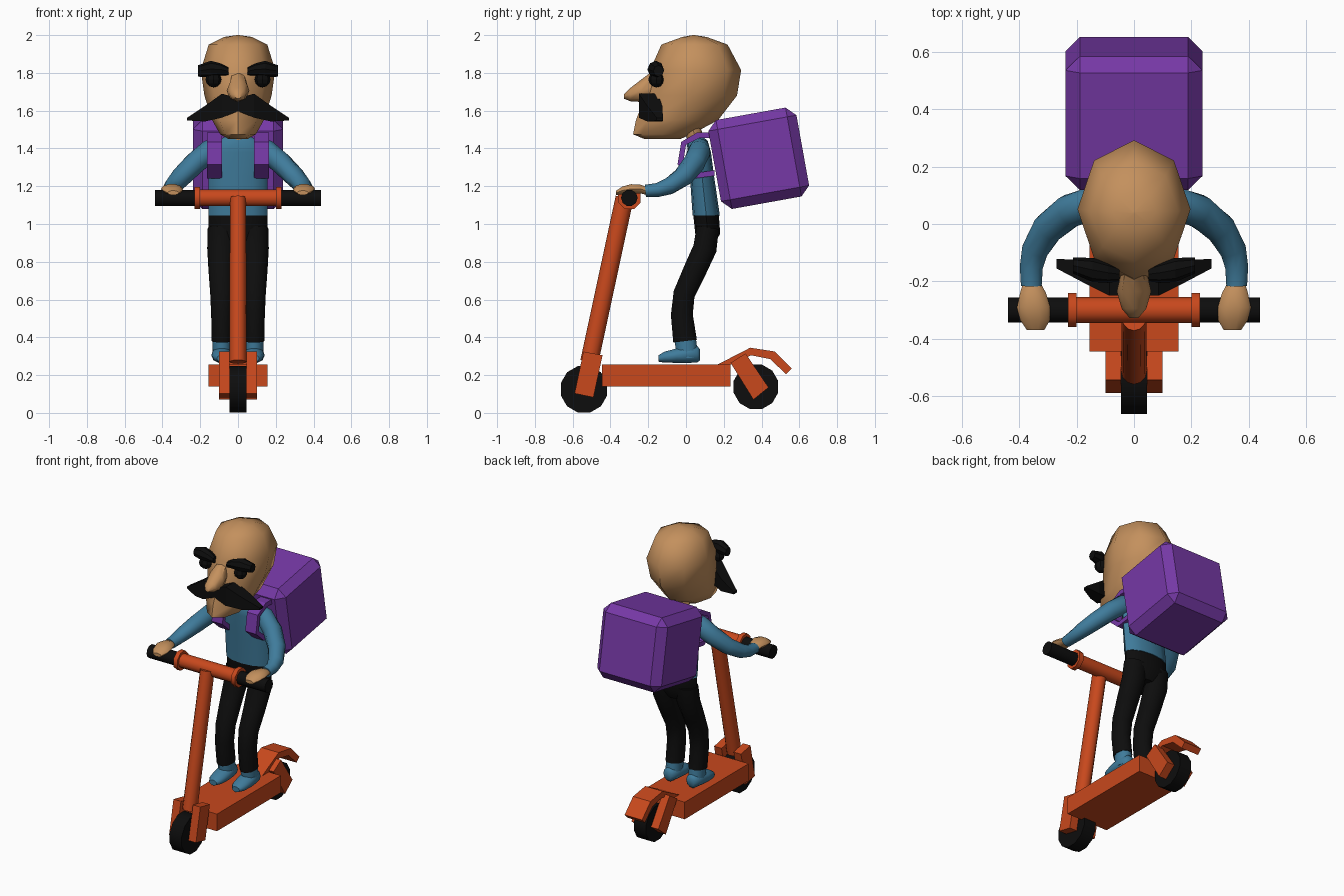
import bpy, bmesh, math
from mathutils import Vector, Matrix


def mat(name, rgb):
    m = bpy.data.materials.new(name)
    m.diffuse_color = (*rgb, 1)
    return m


ORANGE = mat("orange", (0.58, 0.065, 0.012))
BLACK = mat("black", (0.004, 0.004, 0.004))
SKIN = mat("skin", (0.55, 0.28, 0.11))
BLUE = mat("blue", (0.05, 0.2, 0.33))
PURPLE = mat("purple", (0.18, 0.04, 0.38))
X, Y, Z = Vector((1, 0, 0)), Vector((0, 1, 0)), Vector((0, 0, 1))


def finish(name, bm, material, smooth=None):
    bmesh.ops.recalc_face_normals(bm, faces=bm.faces)
    me = bpy.data.meshes.new(name)
    bm.to_mesh(me)
    bm.free()
    ob = bpy.data.objects.new(name, me)
    bpy.context.collection.objects.link(ob)
    me.materials.append(material)
    if smooth:
        bpy.ops.object.select_all(action='DESELECT')
        ob.select_set(True)
        bpy.context.view_layer.objects.active = ob
        bpy.ops.object.shade_smooth_by_angle(angle=math.radians(smooth))
    return ob


def loft(name, rings, material, smooth=None):
    """Skin a list of equal-length point rings and cap both ends."""
    bm = bmesh.new()
    vs = [[bm.verts.new(p) for p in r] for r in rings]
    n = len(vs[0])
    for a, b in zip(vs, vs[1:]):
        for i in range(n):
            j = (i + 1) % n
            bm.faces.new((a[i], a[j], b[j], b[i]))
    bm.faces.new(vs[0])
    bm.faces.new(vs[-1])
    return finish(name, bm, material, smooth)


def tube(name, path, material, sides=10, ref=X, axis=None, smooth=50, phase=0.0):
    """Path of (x, y, z, radius along ref, other radius); fixed axis is optional."""
    pts = [Vector(p[:3]) for p in path]
    rings = []
    for i, p in enumerate(path):
        t = axis or (pts[min(i + 1, len(pts) - 1)] - pts[max(i - 1, 0)]).normalized()
        u = (ref - t * ref.dot(t)).normalized()
        v = t.cross(u)
        angles = [2 * math.pi * (k + phase) / sides for k in range(sides)]
        rings.append([pts[i] + u * p[3] * math.cos(a) + v * p[4] * math.sin(a) for a in angles])
    return loft(name, rings, material, smooth)


def disc(name, x0, x1, y, z, r, material, sides):
    return tube(name, [(x0, y, z, r, r), (x1, y, z, r, r)], material, sides, ref=Z, phase=0.5)


def prism(name, profile, x0, x1, material):
    """Side profile of (y, z) points extruded across x."""
    return loft(name, [[(x, y, z) for y, z in profile] for x in (x0, x1)], material)


# Scooter: wheels, deck, fender, stem
disc("front_wheel", -0.045, 0.045, -0.54, 0.125, 0.127, BLACK, 12)
disc("rear_wheel", -0.045, 0.045, 0.37, 0.138, 0.122, BLACK, 12)
prism("deck", [(-0.445, 0.14), (0.235, 0.14), (0.235, 0.255), (-0.445, 0.255)], -0.155, 0.155, ORANGE)
prism("rear_fender", [(0.165, 0.255), (0.34, 0.345), (0.47, 0.325), (0.56, 0.235), (0.53, 0.205),
                      (0.445, 0.285), (0.345, 0.305), (0.235, 0.255)], -0.065, 0.065, ORANGE)
tube("stem", [(0, -0.512, 0.27, 0.045, 0.048), (0, -0.325, 1.14, 0.043, 0.048)], ORANGE, 12)

# Handlebar
disc("handlebar", -0.23, 0.23, -0.3, 1.138, 0.046, ORANGE, 10)
for s, side in ((-1, "left"), (1, "right")):
    disc(side + "_collar", s * 0.2, s * 0.23, -0.3, 1.138, 0.064, ORANGE, 8)
    disc(side + "_grip", s * 0.225, s * 0.44, -0.3, 1.138, 0.044, BLACK, 10)
    # Fork plates
    prism(side + "_front_fork", [(-0.543, 0.325), (-0.442, 0.305), (-0.49, 0.082), (-0.59, 0.103)],
          s * 0.045, s * 0.1, ORANGE)
    prism(side + "_rear_fork", [(0.236, 0.265), (0.315, 0.315), (0.437, 0.135), (0.357, 0.07)],
          s * 0.045, s * 0.1, ORANGE)

    # Shoe and ankle
    f = s * 0.085
    tube(side + "_shoe", [(f, -0.145, 0.288, 0.028, 0.018), (f, -0.115, 0.295, 0.048, 0.03),
                          (f, -0.05, 0.303, 0.056, 0.04), (f, 0.01, 0.312, 0.054, 0.05),
                          (f, 0.06, 0.31, 0.042, 0.045), (f, 0.075, 0.308, 0.025, 0.03)],
         BLUE, 10, axis=Y)
    tube(side + "_ankle", [(f, 0.008, 0.29, 0.05, 0.06), (f, -0.005, 0.4, 0.05, 0.06)], BLUE, 10, axis=Z)
    # Leg
    tube(side + "_leg", [(f, -0.005, 0.38, 0.054, 0.066), (f, -0.022, 0.52, 0.057, 0.061),
                         (f, -0.01, 0.63, 0.062, 0.06), (s * 0.088, 0.045, 0.75, 0.068, 0.064),
                         (s * 0.088, 0.1, 0.87, 0.075, 0.066), (s * 0.085, 0.115, 0.98, 0.075, 0.062)],
         BLACK, 10)
    # Arm and hand
    tube(side + "_arm", [(s * 0.09, 0.075, 1.4, 0.055, 0.05), (s * 0.15, 0.07, 1.385, 0.062, 0.06),
                         (s * 0.225, 0.045, 1.325, 0.06, 0.06), (s * 0.3, -0.015, 1.25, 0.053, 0.056),
                         (s * 0.345, -0.09, 1.2, 0.045, 0.048), (s * 0.358, -0.15, 1.18, 0.037, 0.042),
                         (s * 0.358, -0.215, 1.175, 0.033, 0.038)], BLUE, 10, ref=Z)
    tube(side + "_hand", [(s * 0.357, -0.2, 1.172, 0.028, 0.022), (s * 0.352, -0.24, 1.185, 0.045, 0.024),
                          (s * 0.35, -0.29, 1.186, 0.058, 0.026), (s * 0.345, -0.335, 1.178, 0.052, 0.022),
                          (s * 0.343, -0.37, 1.165, 0.03, 0.012)], SKIN, 10, axis=Y)

    # Backpack shoulder strap
    prism(side + "_strap", [(0.15, 1.485), (0.06, 1.485), (-0.025, 1.435), (-0.045, 1.315), (0.04, 1.24),
                            (0.15, 1.255), (0.15, 1.285), (0.05, 1.27), (-0.015, 1.325), (0.0, 1.42),
                            (0.07, 1.455), (0.15, 1.455)], s * 0.085, s * 0.165, PURPLE)

    # Eye and eyebrow
    bm = bmesh.new()
    bmesh.ops.create_uvsphere(bm, u_segments=8, v_segments=6, radius=0.042,
                              matrix=Matrix.Translation((s * 0.13, -0.157, 1.765)))
    finish(side + "_eye", bm, BLACK)
    tube(side + "_eyebrow", [(s * 0.05, -0.175, 1.808, 0.02, 0.025), (s * 0.09, -0.17, 1.818, 0.032, 0.035),
                             (s * 0.145, -0.16, 1.82, 0.044, 0.042), (s * 0.212, -0.145, 1.81, 0.03, 0.028)],
         BLACK, 8, ref=Z, axis=X, smooth=None)

# Trousers seat and jacket
tube("hips", [(0, 0.1, 0.88, 0.1, 0.045), (0, 0.115, 0.95, 0.158, 0.066),
              (0, 0.105, 1.06, 0.155, 0.068)], BLACK, 12, axis=Z)
tube("jacket", [(0, 0.107, 1.045, 0.157, 0.072), (0, 0.085, 1.25, 0.155, 0.064),
                (0, 0.07, 1.38, 0.15, 0.062), (0, 0.06, 1.44, 0.12, 0.055),
                (0, 0.05, 1.465, 0.06, 0.035)], BLUE, 12, axis=Z)
tube("neck", [(0, 0.055, 1.43, 0.055, 0.045), (0, 0.03, 1.53, 0.05, 0.04)], SKIN, 8)

# Head from rings of (z, front, back, half width)
tube("head", [(0, (a + b) / 2, z, w, (b - a) / 2) for z, a, b, w in (
    (1.45, -0.22, -0.03, 0.05), (1.475, -0.28, 0.03, 0.095), (1.55, -0.265, 0.17, 0.137),
    (1.68, -0.215, 0.27, 0.178), (1.815, -0.19, 0.292, 0.197), (1.95, -0.13, 0.22, 0.155),
    (1.99, -0.02, 0.11, 0.075), (2.0, 0.035, 0.045, 0.006))], SKIN, 8, axis=Z)
tube("nose", [(0, -0.17, 1.73, 0.045, 0.085), (0, -0.235, 1.706, 0.06, 0.06),
              (0, -0.295, 1.685, 0.043, 0.035), (0, -0.327, 1.676, 0.016, 0.013)], SKIN, 8, axis=Y)

# Moustache from stations of (x, low, high, front, back)
half = [(0.27, 1.548, 1.562, -0.155, -0.122), (0.175, 1.543, 1.625, -0.205, -0.125),
        (0.085, 1.563, 1.69, -0.25, -0.15)]
stations = [(-h[0], *h[1:]) for h in half] + [(0, 1.597, 1.665, -0.25, -0.16)] + half[::-1]
loft("moustache", [[(x, f, lo), (x, b, lo), (x, b, hi), (x, f, hi)] for x, lo, hi, f, b in stations], BLACK)

# Delivery box on the back, tilted and chamfered
bm = bmesh.new()
bmesh.ops.create_cube(bm, size=1)
bmesh.ops.scale(bm, vec=(0.478, 0.474, 0.478), verts=bm.verts)
bmesh.ops.bevel(bm, geom=bm.edges[:], offset=0.05, segments=1, affect='EDGES')
bmesh.ops.transform(bm, verts=bm.verts,
                    matrix=Matrix.Translation((0, 0.385, 1.348)) @ Matrix.Rotation(math.radians(10.2), 4, 'X'))
finish("delivery_box", bm, PURPLE)
